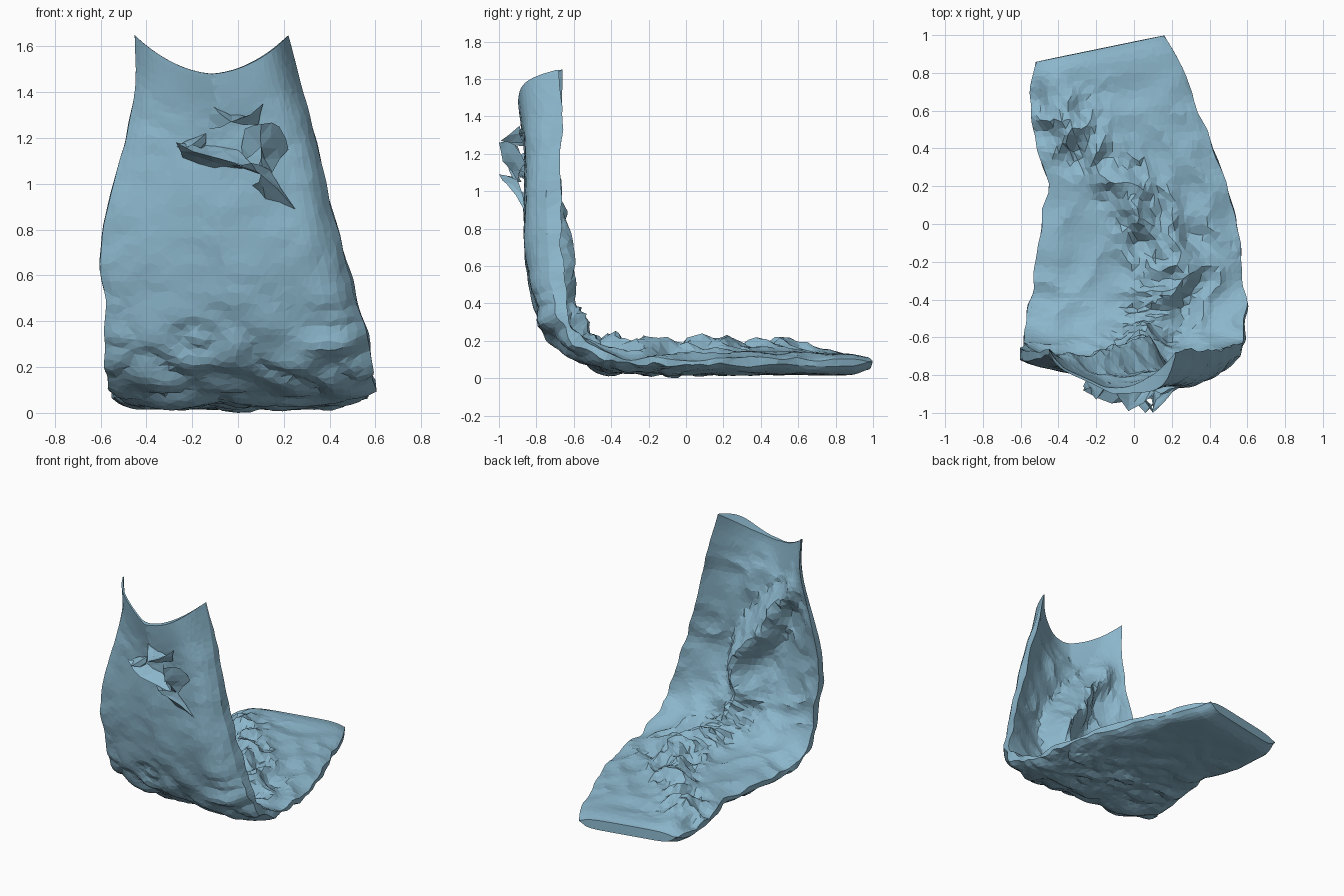
import bpy, bmesh, random
from mathutils import Vector, noise

if "Cube" in bpy.data.objects:
    bpy.data.objects.remove(bpy.data.objects["Cube"])

random.seed(4)

# Spine stations: y, z of the outer skin, left x, right x, ridge x, ridge height
STATIONS = [
    (.93, .02, -.52, .16, -.38, 0), (.75, .015, -.55, .27, -.36, .03),
    (.50, .02, -.54, .37, -.30, .05), (.25, .02, -.46, .47, -.08, .06),
    (0, .02, -.49, .54, .10, .08), (-.25, .025, -.53, .58, .20, .06),
    (-.45, .045, -.56, .60, .14, .08), (-.62, .12, -.57, .59, .10, .09),
    (-.75, .25, -.58, .57, .06, .12), (-.82, .42, -.58, .53, .04, .15),
    (-.86, .65, -.60, .47, 0, .18), (-.87, .90, -.57, .41, -.12, .15),
    (-.86, 1.2, -.49, .34, -.28, .09), (-.86, 1.4, -.45, .28, -.36, .03),
    (-.87, 1.62, -.45, .22, -.40, 0)]
LAST = len(STATIONS) - 1

blue = bpy.data.materials.new("blue_cloth")
blue.diffuse_color = (.26, .47, .60, 1)
blue.use_nodes = True
blue.node_tree.nodes["Principled BSDF"].inputs["Base Color"].default_value = blue.diffuse_color


def smooth(a, b, v):
    k = min(1, max(0, (v - a) / (b - a)))
    return k * k * (3 - 2 * k)


def station(t):
    """Catmull-Rom interpolation of the station table."""
    i = min(int(t), LAST - 1)
    f = t - i
    p = [STATIONS[min(LAST, max(0, i + k))] for k in (-1, 0, 1, 2)]
    return [b + .5 * f * (c - a + f * (2*a - 5*b + 4*c - d + f * (3*(b - c) + d - a)))
            for a, b, c, d in zip(*p)]


def folds(p, freq):
    """Sharp-creased noise for crumpled cloth."""
    return .25 - abs(noise.noise(p * freq))


def cloth_point(t, u, inner):
    y, z, xl, xr, rx, rh = station(t)
    a, b = station(max(0, t - .05)), station(min(LAST, t + .05))
    tan = Vector((b[0] - a[0], b[1] - a[1])).normalized()
    n = Vector((tan.y, -tan.x))
    x = xl + (xr - xl) * (u + 1) / 2
    wall, top = smooth(5.5, 10, t), smooth(11.5, LAST, t)
    end = 1 - smooth(0, .6, t)
    au = abs(u)
    # the upright part curls inward at both side edges
    off = wall * (.11 * (1 - (1 - au) ** 1.6) if u < 0 else .09 * au ** 7)
    off += (.05 + .07 * top) * au ** 9 * (1 - .3 * wall)
    q = Vector((x, y, z))
    calm = smooth(.3, 2, t) * (1 - .8 * top)
    if inner:
        base = (1 - wall) * (.115 - .03 * au ** 6) + wall * (.07 + .125 * au ** 2.5)
        base -= top * .035 * (1 - au ** 2) + end * .02
        gap = abs(x - rx + .10 * noise.noise(q * 4))
        near = 1 - smooth(0, .19, gap)
        wide = 1 - smooth(.08, .34, abs(x - rx))
        base += rh * near
        base += (.05 + .09 * wide * (1 - wall)) * calm * folds(q + Vector((3, 1, 5)), 5)
        base += .06 * calm * wide * (1 - .6 * wall) * folds(q, 9)
        off = max(base, off + .015)
    else:
        low = 1 - smooth(.2, .6, z)
        crease = Vector((x, y * 1.4, z * 1.4)) + Vector((7, 2, 0))
        off += (.012 + .05 * low * smooth(2, 5, t)) * calm * folds(crease, 5)
        off += .012 * calm * noise.noise(q * 5) + end * .025
    y += n.x * off
    z += n.y * off
    # slanted floor end and sagging upper rim
    y += .07 * u * (1 - smooth(0, 3, t))
    z += top * (.02 * au - .14 * (1 - au ** 2))
    y -= top * .03 * (1 - au ** 2)
    # ragged side edges
    x += au ** 4 * .03 * calm * (1 - .6 * wall) * noise.noise(Vector((u * 5, y * 7, z * 7)))
    return Vector((x, y, z))


def finish(bm, name):
    me = bpy.data.meshes.new(name)
    bm.to_mesh(me)
    bm.free()
    me.materials.append(blue)
    ob = bpy.data.objects.new(name, me)
    bpy.context.collection.objects.link(ob)
    return ob


# Crumpled cloth body: a closed loft of outer and inner skins
ROWS, COLS = 80, 34
bm = bmesh.new()
rings = []
for r in range(ROWS + 1):
    ring = []
    for inner in (False, True):
        for c in range(COLS + 1):
            jr = random.uniform(-.3, .3) if 0 < r < ROWS else 0
            jc = random.uniform(-.3, .3) if 0 < c < COLS else 0
            u = 2 * (c + jc) / COLS - 1
            t = (r + jr) / ROWS * LAST
            ring.append(bm.verts.new(cloth_point(t, -u if inner else u, inner)))
    rings.append(ring)
count = len(rings[0])
for lo, hi in zip(rings, rings[1:]):
    for k in range(count):
        m = (k + 1) % count
        bm.faces.new((lo[k], lo[m], hi[m], hi[k]))
# end seams joining both skins
for ring in (rings[0], rings[-1]):
    for k in range(COLS):
        bm.faces.new((ring[k], ring[k + 1], ring[count - 2 - k], ring[count - 1 - k]))
bmesh.ops.triangulate(bm, faces=bm.faces[:])
bmesh.ops.recalc_face_normals(bm, faces=bm.faces[:])
drop = min(v.co.z for v in bm.verts)
for v in bm.verts:
    v.co.z -= drop
finish(bm, "crumpled_cloth")


def torn_fold(name, apex, rim):
    """Faceted scrap of cloth standing off the front: a fan, divided and creased."""
    bm = bmesh.new()
    tip = bm.verts.new(apex)
    vs = [bm.verts.new(p) for p in rim]
    for k in range(len(vs) - 1):
        bm.faces.new((tip, vs[k], vs[k + 1]))
    bmesh.ops.subdivide_edges(bm, edges=bm.edges[:], cuts=1, use_grid_fill=True)
    for v in bm.verts:
        if min((v.co - Vector(p)).length for p in [apex, *rim]) > .01:
            v.co += Vector([random.uniform(-.012, .012) for _ in range(3)])
    bmesh.ops.triangulate(bm, faces=bm.faces[:])
    bmesh.ops.recalc_face_normals(bm, faces=bm.faces[:])
    finish(bm, name)


# Torn folds on the front
torn_fold("right_fold", (.10, -.98, 1.16),
          [(.02, -.86, 1.10), (.03, -.90, 1.24), (.10, -1.0, 1.26), (.18, -.92, 1.25),
           (.22, -.86, 1.15), (.15, -.90, 1.05), (.08, -.88, 1.05)])
torn_fold("left_fold", (-.12, -.95, 1.12),
          [(.12, -.92, 1.05), (0, -.86, 1.15), (-.14, -.83, 1.17), (-.27, -.88, 1.18),
           (-.24, -.80, 1.11), (-.10, -.84, 1.06), (.06, -.86, 1.06)])
torn_fold("upper_fold", (-.03, -.99, 1.27),
          [(-.15, -.83, 1.24), (-.13, -.84, 1.36), (-.03, -.87, 1.30), (.05, -.88, 1.29),
           (.11, -.89, 1.35), (.09, -.87, 1.26)])
torn_fold("lower_fold", (.10, -.96, 1.04),
          [(-.05, -.86, 1.08), (.06, -1.0, 1.09), (.14, -.90, 1.06),
           (.25, -.86, .89), (.12, -.86, .93), (.06, -.86, .99)])
torn_fold("left_tip", (-.20, -.93, 1.17),
          [(-.27, -.86, 1.16), (-.22, -.82, 1.19), (-.14, -.84, 1.22), (-.15, -.84, 1.15)])
